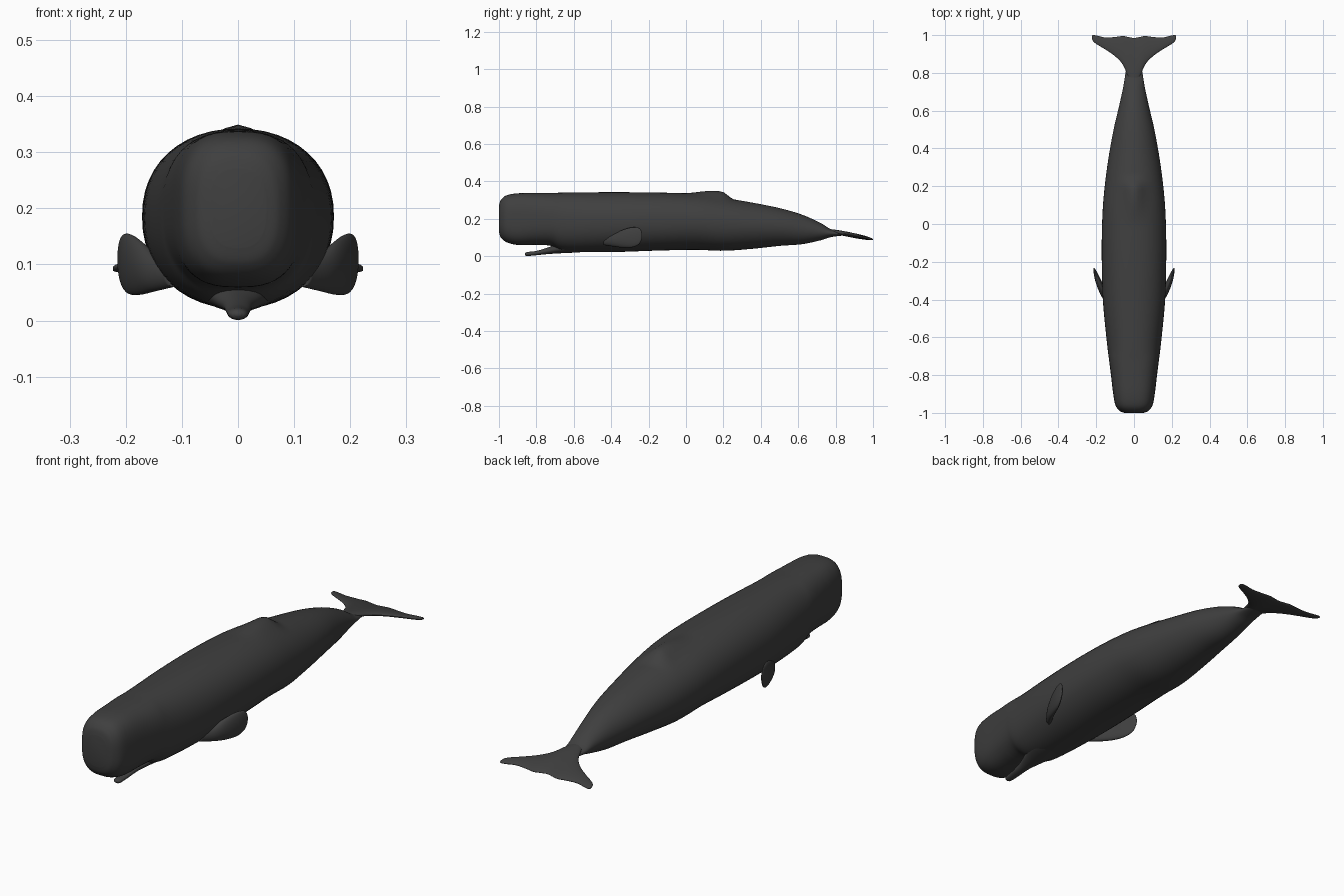
import bpy
import math

old = bpy.data.objects.get("Cube")
if old:
    bpy.data.objects.remove(old, do_unlink=True)

# One dark skin colour
skin = bpy.data.materials.new("charcoal skin")
skin.use_nodes = True
colour = (0.05, 0.05, 0.05, 1)
skin.diffuse_color = colour
skin.node_tree.nodes["Principled BSDF"].inputs["Base Color"].default_value = colour
skin.node_tree.nodes["Principled BSDF"].inputs["Roughness"].default_value = 0.7


def catmull(a, b, c, d, u):
    return b + u * (c - a + u * (2*a - 5*b + 4*c - d + u * (3*(b - c) + d - a))) / 2


def resample(rows, steps):
    """Smooth curve through a list of sections."""
    last = len(rows) - 1
    result = []
    for i in range(last):
        group = [rows[max(0, min(last, i + offset))] for offset in (-1, 0, 1, 2)]
        for s in range(steps):
            result.append([catmull(*values, s / steps) for values in zip(*group)])
    return result + [list(rows[-1])]


def rounded(value, power):
    return math.copysign(abs(value) ** (2 / power), value)


def loft(name, rows, place, sides=48, steps=8):
    """Skin superellipse sections: station, low/high across, low/high up, power."""
    verts, faces = [], []
    rings = resample(rows, steps)
    for t, left, right, low, high, power in rings:
        for k in range(sides):
            angle = math.tau * k / sides
            across = (left + right + (right - left) * rounded(math.cos(angle), power)) / 2
            up = (low + high + (high - low) * rounded(math.sin(angle), power)) / 2
            verts.append(place(t, across, up))
    for r in range(len(rings) - 1):
        for k in range(sides):
            a, b = r * sides + k, r * sides + (k + 1) % sides
            faces.append((a, b, b + sides, a + sides))
    faces.append(tuple(reversed(range(sides))))
    faces.append(tuple(range(len(verts) - sides, len(verts))))
    mesh = bpy.data.meshes.new(name)
    mesh.from_pydata(verts, [], faces)
    mesh.materials.append(skin)
    obj = bpy.data.objects.new(name, mesh)
    bpy.context.collection.objects.link(obj)
    # Consistent outward normals and smooth shading
    bpy.ops.object.select_all(action='DESELECT')
    obj.select_set(True)
    bpy.context.view_layer.objects.active = obj
    bpy.ops.object.mode_set(mode='EDIT')
    bpy.ops.mesh.select_all(action='SELECT')
    bpy.ops.mesh.normals_make_consistent(inside=False)
    bpy.ops.object.mode_set(mode='OBJECT')
    bpy.ops.object.shade_smooth_by_angle(angle=math.radians(60))
    return obj


def symmetric(rows):
    return [(y, -half, half, low, high, power) for y, half, low, high, power in rows]


def along_y(t, across, up):
    return (across, t, up)


def body_point(t, across, up):
    # Low dorsal hump that rises slowly and drops off behind
    rise = (t + 0.02) / 0.21 if t < 0.19 else (0.26 - t) / 0.07
    rise = max(0, min(1, rise))
    rise = rise * rise * (3 - 2 * rise)
    if up > 0.2:
        up += 0.032 * rise * math.exp(-(across / 0.05) ** 2)
    return (across, t, up)


# Body: y, half width, bottom, top, squareness
body = [
    (-1, 0.05, 0.13, 0.27, 2.6),
    (-0.99, 0.075, 0.1, 0.3, 2.7),
    (-0.96, 0.098, 0.075, 0.325, 2.8),
    (-0.9, 0.11, 0.06, 0.336, 2.8),
    (-0.8, 0.122, 0.06, 0.338, 2.6),
    (-0.72, 0.132, 0.055, 0.338, 2.5),
    (-0.64, 0.142, 0.025, 0.34, 2.3),
    (-0.4, 0.165, 0.022, 0.342, 2.2),
    (-0.15, 0.171, 0.03, 0.34, 2.2),
    (0.05, 0.167, 0.034, 0.333, 2.1),
    (0.2, 0.155, 0.029, 0.312, 2.1),
    (0.35, 0.135, 0.039, 0.287, 2),
    (0.5, 0.108, 0.055, 0.257, 2),
    (0.62, 0.08, 0.064, 0.222, 2),
    (0.72, 0.058, 0.085, 0.177, 2),
    (0.78, 0.048, 0.103, 0.142, 2),
    (0.86, 0.035, 0.112, 0.128, 2),
]
loft("body", symmetric(body), body_point)

# Narrow lower jaw, slightly open
jaw = [
    (-0.862, 0.006, 0.007, 0.015, 2),
    (-0.85, 0.017, 0.001, 0.022, 2),
    (-0.8, 0.021, 0.005, 0.028, 2),
    (-0.74, 0.028, 0.011, 0.046, 2),
    (-0.68, 0.048, 0.015, 0.068, 2),
    (-0.58, 0.08, 0.02, 0.1, 2),
    (-0.45, 0.06, 0.03, 0.1, 2),
]
loft("lower_jaw", symmetric(jaw), along_y, sides=32)

# Paddle flippers sweeping back and outward
flipper = [
    (-0.44, 0.1, 0.13, 0.06, 0.1, 2),
    (-0.39, 0.13, 0.168, 0.052, 0.115, 2),
    (-0.34, 0.155, 0.192, 0.046, 0.14, 2),
    (-0.29, 0.178, 0.208, 0.047, 0.154, 2),
    (-0.255, 0.196, 0.214, 0.061, 0.152, 2),
    (-0.24, 0.204, 0.215, 0.082, 0.138, 2),
    (-0.234, 0.208, 0.213, 0.1, 0.12, 2),
]
for side, name in ((1, "left_flipper"), (-1, "right_flipper")):
    loft(name, flipper, lambda t, a, u, s=side: (s * a, t, u), sides=32)


# Tail flukes: x, leading edge, trailing edge, lower and upper surface
def fluke_point(t, across, up):
    return (t, across, up + 0.134 - 0.2 * (across - 0.78))


half_fluke = [
    (0, 0.74, 0.985, -0.013, 0.013, 2),
    (0.03, 0.78, 0.99, -0.013, 0.013, 2),
    (0.06, 0.845, 0.995, -0.012, 0.012, 2),
    (0.1, 0.888, 0.99, -0.01, 0.01, 2),
    (0.15, 0.923, 0.987, -0.008, 0.008, 2),
    (0.195, 0.95, 0.997, -0.007, 0.007, 2),
    (0.216, 0.967, 1, -0.006, 0.006, 2),
    (0.223, 0.982, 0.995, -0.003, 0.003, 2),
]
flukes = [(-row[0], *row[1:]) for row in reversed(half_fluke[1:])] + half_fluke
loft("tail_flukes", flukes, fluke_point, sides=32)
